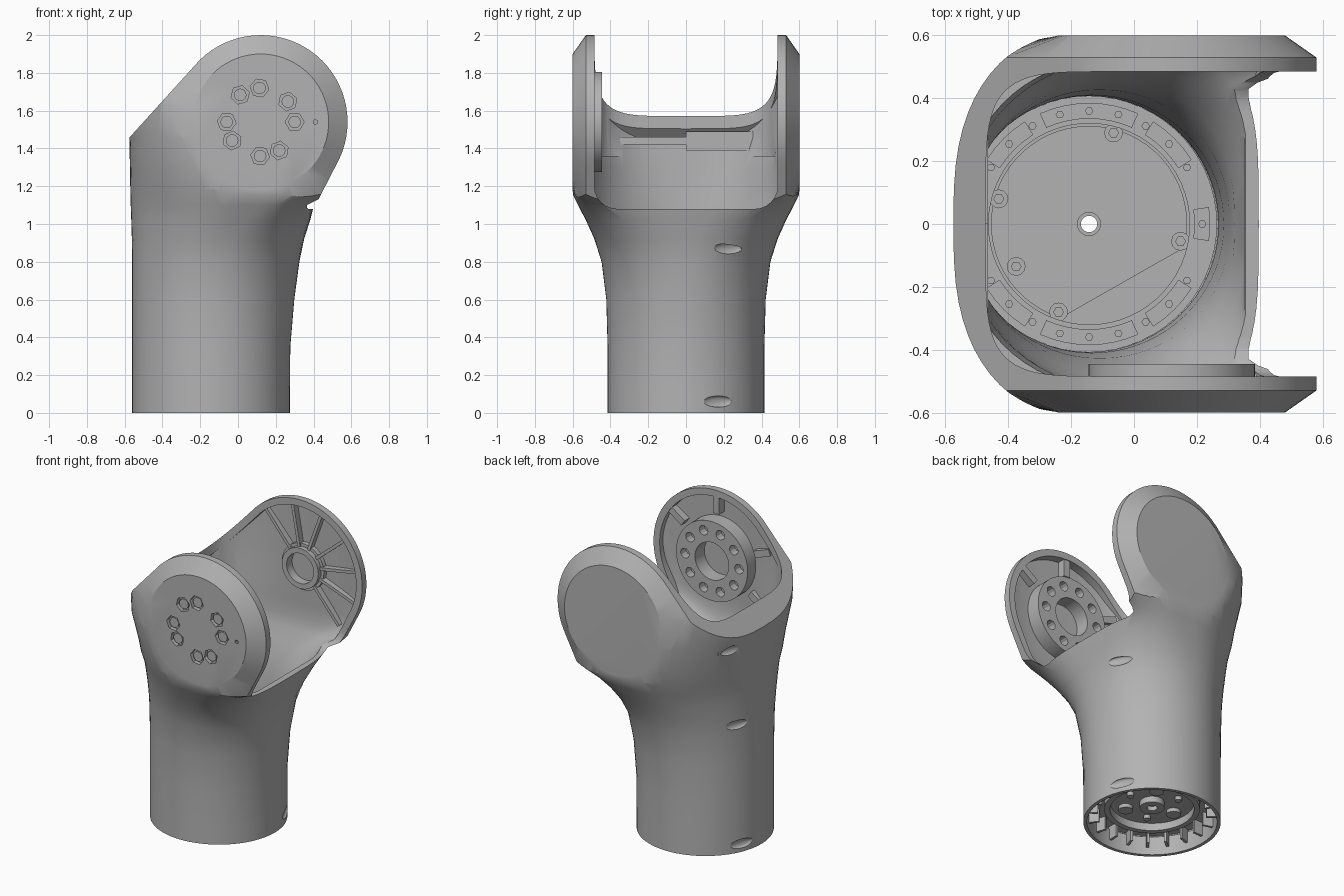
import bpy, bmesh
from math import sin, cos, pi, radians, atan2, hypot, copysign
from mathutils import Matrix

if "Cube" in bpy.data.objects:
    bpy.data.objects.remove(bpy.data.objects["Cube"])

grey = bpy.data.materials.new("mid_grey")
grey.use_nodes = True
grey.diffuse_color = (0.45, 0.45, 0.45, 1)
grey.node_tree.nodes["Principled BSDF"].inputs["Base Color"].default_value = (0.45, 0.45, 0.45, 1)

PIVOT = (0.12, 1.54)    # fork axis in x, z
COLUMN = (-0.143, 0.0)  # column axis in x, y


def finish(name, bm):
    bmesh.ops.recalc_face_normals(bm, faces=bm.faces)
    mesh = bpy.data.meshes.new(name)
    bm.to_mesh(mesh)
    bm.free()
    mesh.materials.append(grey)
    ob = bpy.data.objects.new(name, mesh)
    bpy.context.collection.objects.link(ob)
    return ob


def place(u, v, w, axis):
    return {"x": (w, u, v), "y": (u, w, v), "z": (u, v, w)}[axis]


def loft(name, rings):
    """Skin equal-length rings of 3D points and cap both ends."""
    bm = bmesh.new()
    rows = [[bm.verts.new(p) for p in ring] for ring in rings]
    n = len(rows[0])
    for a, b in zip(rows, rows[1:]):
        for i in range(n):
            bm.faces.new((a[i], a[(i + 1) % n], b[(i + 1) % n], b[i]))
    bm.faces.new(rows[0])
    bm.faces.new(rows[-1])
    return finish(name, bm)


def prism(name, pts, lo, hi, axis):
    return loft(name, [[place(u, v, w, axis) for u, v in pts] for w in (lo, hi)])


def polygon(c, r, n=32, turn=0.0):
    return [(c[0] + r * cos(2 * pi * i / n + turn), c[1] + r * sin(2 * pi * i / n + turn))
            for i in range(n)]


def polar(c, r, deg):
    return c[0] + r * cos(radians(deg)), c[1] + r * sin(radians(deg))


def sector(name, c, r0, r1, lo, hi, axis, a0=0, a1=360):
    """Flat ring, or a slice of one."""
    full = a1 - a0 == 360
    n = max(4, int((a1 - a0) / 6))
    bm = bmesh.new()
    rows = []
    for i in range(n if full else n + 1):
        a = a0 + (a1 - a0) * i / n
        rows.append([bm.verts.new(place(*polar(c, r, a), w, axis))
                     for r, w in ((r0, lo), (r1, lo), (r1, hi), (r0, hi))])
    for i in range(n):
        a, b = rows[i], rows[(i + 1) % len(rows)]
        for k in range(4):
            bm.faces.new((a[k], a[(k + 1) % 4], b[(k + 1) % 4], b[k]))
    if not full:
        bm.faces.new(rows[0])
        bm.faces.new(rows[-1])
    return finish(name, bm)


def rib(name, c, deg, r0, r1, width, lo, hi, axis):
    d, s = radians(deg), width / 2
    pts = [(c[0] + r * cos(d) - t * sin(d), c[1] + r * sin(d) + t * cos(d))
           for r, t in ((r0, -s), (r1, -s), (r1, s), (r0, s))]
    return prism(name, pts, lo, hi, axis)


def cut(ob, tool, mode="DIFFERENCE"):
    mod = ob.modifiers.new("cut", "BOOLEAN")
    mod.operation, mod.solver, mod.object = mode, "EXACT", tool
    bpy.context.view_layer.objects.active = ob
    bpy.ops.object.modifier_apply(modifier=mod.name)
    bpy.data.objects.remove(tool)


def section(z, x0, cx, x1, half, p_left, p_right, n=72):
    """Rounded outline at height z; each side of cx has its own squareness."""
    pts = []
    for i in range(n):
        c, s = cos(2 * pi * i / n), sin(2 * pi * i / n)
        reach, p = (x1 - cx, p_right) if c > 0 else (cx - x0, p_left)
        pts.append((cx + reach * copysign(abs(c) ** (2 / p), c),
                    half * copysign(abs(s) ** (2 / p), s), z))
    return pts


def silhouette(inset):
    """Side outline of the fork, finely divided."""
    pts = [polar(PIVOT, .46 - inset, -25 + 160 * i / 32) for i in range(33)]
    pts += [(-.7 + .74 * inset, 1.32 - .68 * inset), (-.7 + .74 * inset, -.1),
            (.395 - inset, -.1), (.395 - inset, 1.07)]
    out = []
    for (ax, az), (bx, bz) in zip(pts, pts[1:] + pts[:1]):
        steps = max(1, int(hypot(bx - ax, bz - az) / .06))
        out += [(ax + (bx - ax) * i / steps, az + (bz - az) * i / steps) for i in range(steps)]
    return out


# Shell levels: height, left, middle, right, half depth, left and right squareness, wall
LEVELS = ((0, -.56, -.143, .275, .415, 2, 2, .022), (.125, -.56, -.143, .275, .415, 2, 2, .022),
          (.135, -.56, -.143, .275, .415, 2, 2, .008), (.35, -.56, -.143, .277, .415, 2, 2, .008),
          (.6, -.56, -.135, .298, .422, 2, 2, .012), (.8, -.56, -.11, .325, .447, 2, 2.1, .02),
          (.92, -.562, -.08, .35, .485, 2, 2.4, .03), (1.02, -.565, -.04, .382, .53, 2, 2.9, .04),
          (1.1, -.568, 0, .402, .572, 2, 4, .045), (1.18, -.57, .05, .6, .612, 2.15, 4, .065),
          (1.28, -.572, .1, .8, .64, 2.3, 4, .095), (1.46, -.575, .12, .8, .65, 2.8, 4, .105),
          (2.1, -.578, .12, .8, .65, 3.2, 4, .105))

# Outer skin: round column flaring into a wide yoke with chamfered round cheeks
body = loft("yoke_body", [section(*level[:7]) for level in LEVELS])
outline = silhouette(0)
disc = []
for x, z in outline:
    a = atan2(z - PIVOT[1], x - PIVOT[0])
    disc.append((PIVOT[0] + .36 * cos(a), PIVOT[1] + .36 * sin(a)))
cut(body, loft("cheeks", [[(x, y, z) for x, z in pts] for y, pts in (
    (-.6, disc), (-.53, outline), (.53, outline), (.6, disc))]), "INTERSECT")

# Thin-walled interior, stopping short of the rim so that a lip is left
cavity = loft("cavity", [
    section(z if z else -.05, x0 + min(t, .03), cx, x1 - min(t, .03), h - t, pl, pr)
    for z, x0, cx, x1, h, pl, pr, t in LEVELS])
cut(cavity, prism("inner_outline", silhouette(.045), -.7, .7, "y"), "INTERSECT")
cut(body, cavity)

# Mouth between the two arms, open to the side with rounded lower corners
cut(body, loft("mouth", [section(z, -.472, 0, .45, .485, 5, 5) for z in (1.36, 2.1)]))
gap = [(-.485, 2.2), (.485, 2.2)]
gap += [polar((.365, 1.2), .12, -15 * i) for i in range(7)]
gap += [polar((-.365, 1.2), .12, -90 - 15 * i) for i in range(7)]
cut(body, prism("opening", gap, .12, .9, "x"))

# Hexagonal bolt recesses in the front cheek, and a pin hole
bolt_angles = (0, 37, 92, 127, 180, 213, 269, 303)
for a in bolt_angles:
    cut(body, prism("recess", polygon(polar(PIVOT, .18, a), .05, 6, a), -.65, -.572, "y"))
cut(body, prism("pin_hole", polygon(polar(PIVOT, .29, 0), .012, 10), -.65, -.575, "y"))

# Shallow lens-shaped screw slots on the column
for x, y, z, deg in ((.299, .22, .87, 27), (.236, .17, .06, 24),
                     (-.526, .16, .055, 157), (-.517, .2, .86, 155), (-.542, .29, 1.4, 152)):
    bm = bmesh.new()
    bmesh.ops.create_uvsphere(bm, u_segments=20, v_segments=10, radius=1)
    bmesh.ops.transform(bm, verts=bm.verts, matrix=Matrix.Translation((x, y, z))
                        @ Matrix.Rotation(radians(deg), 4, "Z")
                        @ Matrix.Diagonal((.017, .085, .03, 1)))
    cut(body, finish("slot", bm))

# Front arm: bolts, bearing flange and stub ribs
for a in bolt_angles:
    prism("cheek_bolt", polygon(polar(PIVOT, .18, a), .033, 16), -.59, -.56, "y")
flange = sector("bearing_flange", PIVOT, .125, .265, -.557, -.445, "y")
for i in range(10):
    cut(flange, prism("hole", polygon(polar(PIVOT, .2, 36 * i), .032, 12), -.5, -.4, "y"))
for a in (35, 90, 160, 215):
    rib("flange_rib", PIVOT, a, .3, .42, .045, -.555, -.49, "y")

# Rear arm: hub and fan of thin ribs
sector("hub_ring", PIVOT, .1, .135, .485, .557, "y")
sector("hub_collar", PIVOT, .13, .155, .515, .557, "y")
for a in range(-50, 131, 30):
    rib("hub_rib", PIVOT, a, .13, .42, .02, .505, .555, "y")

# Bars on the inside of the closed wall
for lo, hi, z0, z1 in ((-.35, 0, 1.42, 1.46), (0, .38, 1.39, 1.49)):
    prism("wall_bar", [(lo, z0), (hi, z0), (hi, z1), (lo, z1)], -.505, -.465, "x")

# Drive deck inside the column
sector("deck_ring", COLUMN, .32, .407, .14, .24, "z")
sector("deck_floor", COLUMN, .03, .322, .14, .18, "z")
plate = sector("deck_plate", COLUMN, .03, .312, .178, .225, "z")
cut(plate, prism("notch", [(-.27, -.32), (.24, -.03), (.4, -.6)], .1, .3, "z"))
sector("deck_bushing", COLUMN, .026, .038, .13, .235, "z")
for a in range(0, 360, 15):
    if a not in (15, 165, 195, 345):
        prism("ring_bolt", polygon(polar(COLUMN, .36, a), .013, 6), .235, .262, "z")
for a in (0, 90, 180, 270):
    w = 8 if a % 180 == 0 else 24
    sector("ring_pad", COLUMN, .335, .385, .235, .25, "z", a - w, a + w)
for a in (45, 135, 225, 315):
    sector("ring_pad", COLUMN, .335, .385, .235, .25, "z", a - 13, a + 13)
for p in ((-.065, .29), (-.43, .08), (-.375, -.135), (-.24, -.28), (.148, -.055)):
    prism("plate_boss", polygon(p, .03, 12), .2, .235, "z")
    prism("plate_bolt", polygon(p, .017, 6), .23, .25, "z")

# Underside of the deck: collar, ribs, hub and screws
sector("base_collar", COLUMN, .255, .29, .09, .145, "z")
sector("base_hub", COLUMN, .032, .075, .1, .145, "z")
for i in range(20):
    rib("base_rib", COLUMN, 18 * i, .33, .4, .016, .05, .145, "z")
for i in range(6):
    prism("base_screw", polygon(polar(COLUMN, .17, 60 * i), .045 if i % 2 else .022, 14),
          .115, .145, "z")

# Smooth curved faces, keep machined edges crisp
bpy.ops.object.select_all(action="DESELECT")
for ob in bpy.context.collection.objects:
    if ob.type == "MESH":
        ob.select_set(True)
bpy.context.view_layer.objects.active = body
bpy.ops.object.shade_smooth_by_angle(angle=radians(28))
